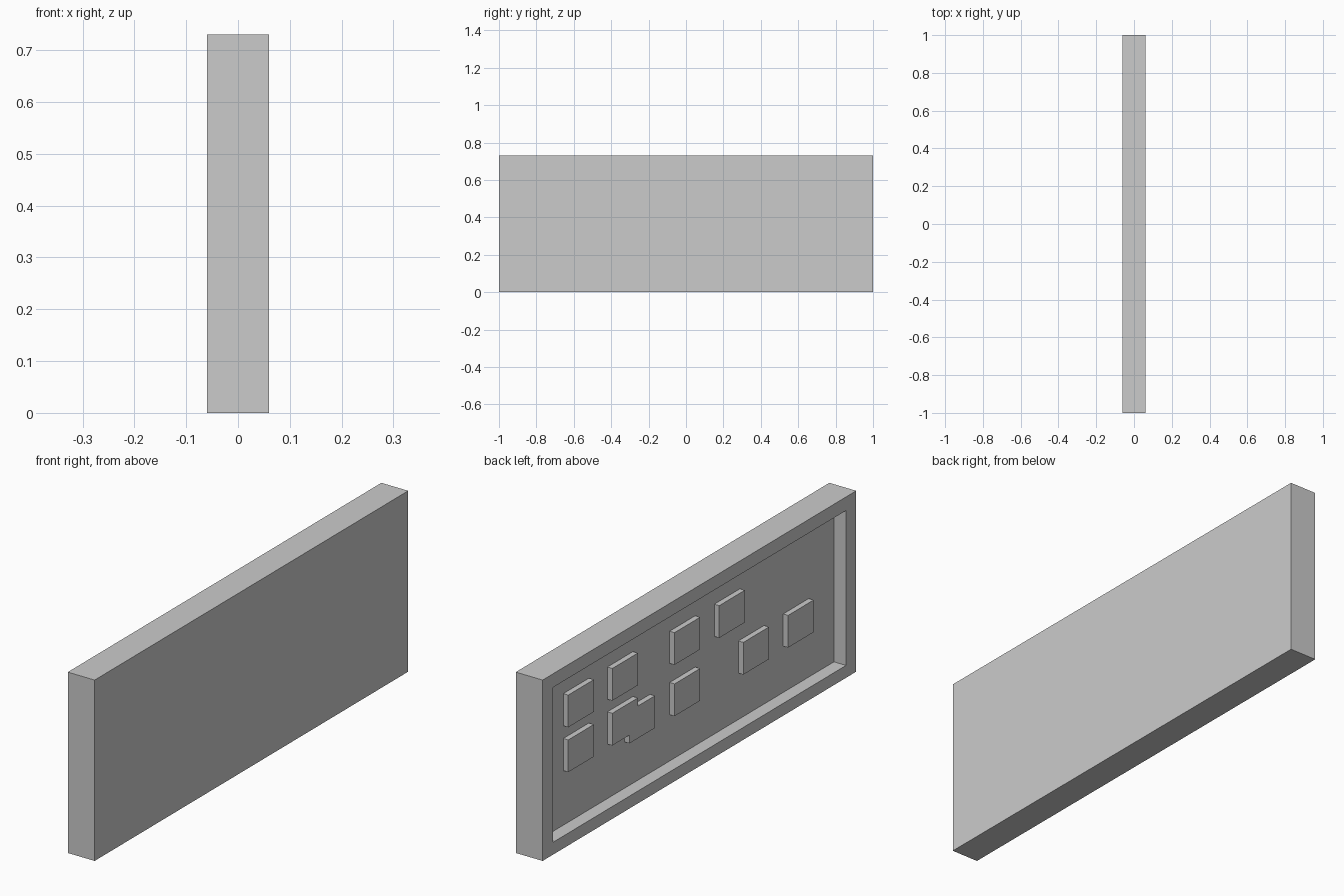
import bpy, bmesh

if "Cube" in bpy.data.objects:
    bpy.data.objects.remove(bpy.data.objects["Cube"])

HALF_X, HALF_Y, HEIGHT = 0.06, 1.0, 0.73
FLOOR_X = -0.006                  # bottom of the recess in the -x face
PAD_W, PAD_H, PAD_D = 0.163, 0.13, 0.022


def box(bm, lo, hi):
    verts = bmesh.ops.create_cube(bm, size=1)["verts"]
    for v in verts:
        for i in range(3):
            v.co[i] = lo[i] if v.co[i] < 0 else hi[i]


def finish(bm, name):
    bmesh.ops.recalc_face_normals(bm, faces=bm.faces)
    mesh = bpy.data.meshes.new(name)
    bm.to_mesh(mesh)
    bm.free()
    obj = bpy.data.objects.new(name, mesh)
    bpy.context.collection.objects.link(obj)
    return obj


# Panel slab with a framed recess on the -x side
bm = bmesh.new()
box(bm, (-HALF_X, -HALF_Y, 0), (HALF_X, HALF_Y, HEIGHT))
bm.normal_update()
face = min(bm.faces, key=lambda f: f.calc_center_median().x)
bmesh.ops.inset_individual(bm, faces=[face], thickness=0.05)
for v in face.verts:
    v.co.y = 0.935 if v.co.y > 0 else -0.935
    v.co.z = 0.675 if v.co.z > HEIGHT / 2 else 0.05
floor = bmesh.ops.extrude_discrete_faces(bm, faces=[face])["faces"][0]
for v in floor.verts:
    v.co.x = FLOOR_X
finish(bm, "recessed_panel")

# Raised pads on the recess floor: (largest y, lowest z)
pads = [(0.791, 0.451), (0.510, 0.451), (0.791, 0.270), (0.510, 0.270),
        (0.113, 0.444), (-0.172, 0.444),
        (0.401, 0.237), (0.113, 0.237), (-0.326, 0.237), (-0.611, 0.237)]
for n, (y, z) in enumerate(pads, 1):
    bm = bmesh.new()
    box(bm, (FLOOR_X - PAD_D, y - PAD_W, z), (FLOOR_X, y, z + PAD_H))
    finish(bm, f"raised_pad_{n}")
